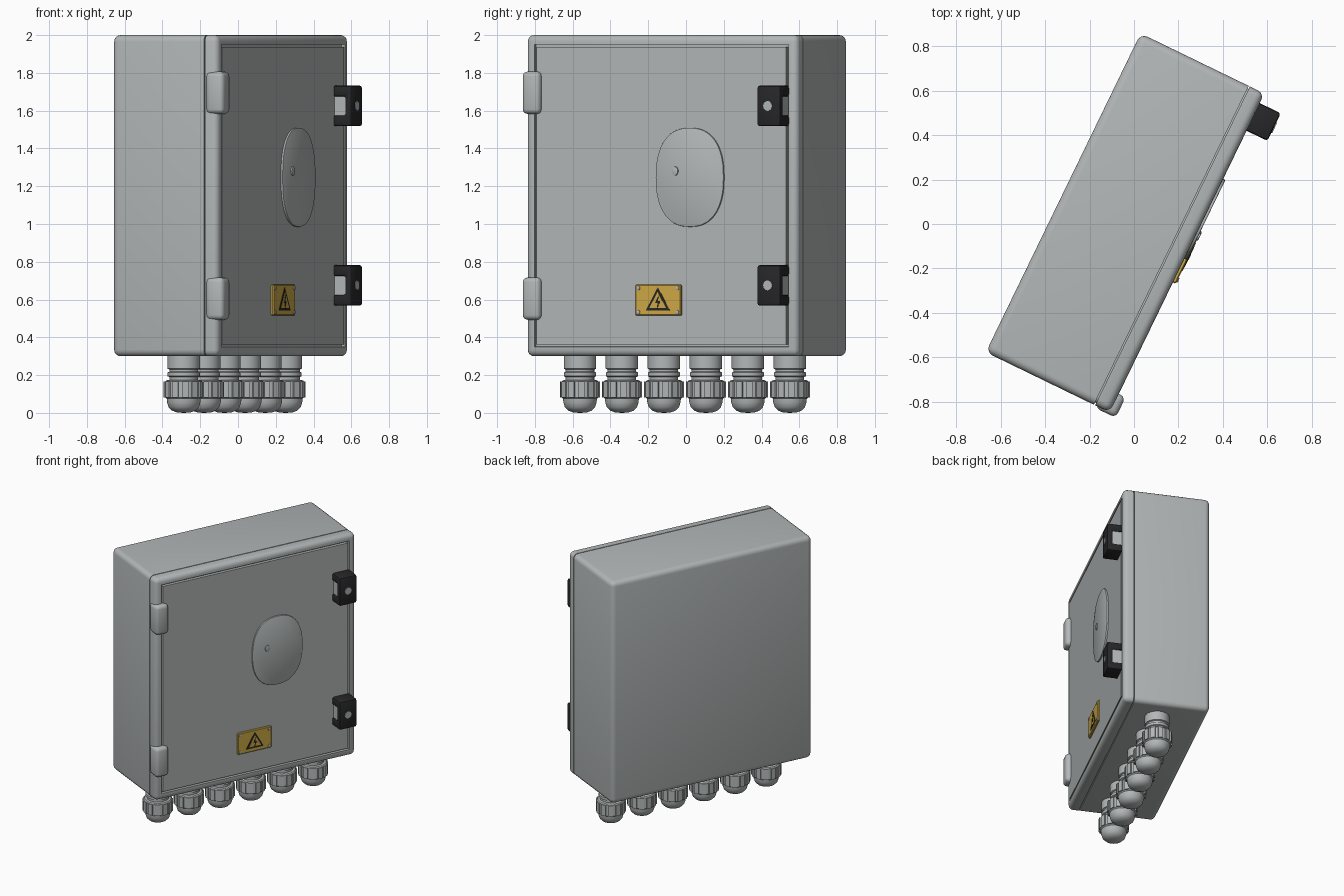
import bpy, bmesh, math
from mathutils import Matrix, Vector

if "Cube" in bpy.data.objects:
    bpy.data.objects.remove(bpy.data.objects["Cube"])

# Local frame: x = door width, -y = door normal, then the cabinet is turned on its base
PLACE = Matrix.Translation((-0.04, 0.005, 0)) @ Matrix.Rotation(math.radians(64.1), 4, 'Z')


def material(name, rgb):
    m = bpy.data.materials.new(name)
    m.diffuse_color = (*rgb, 1)
    m.use_nodes = True
    m.node_tree.nodes["Principled BSDF"].inputs["Base Color"].default_value = m.diffuse_color
    return m


GREY = material("light_grey", (0.45, 0.475, 0.475))
BLACK = material("black", (0.02, 0.02, 0.022))
YELLOW = material("warning_yellow", (0.62, 0.40, 0.06))


def finish(name, bm, mat, angle=35):
    bmesh.ops.recalc_face_normals(bm, faces=bm.faces)
    bm.transform(PLACE)
    me = bpy.data.meshes.new(name)
    bm.to_mesh(me)
    bm.free()
    me.materials.append(mat)
    ob = bpy.data.objects.new(name, me)
    bpy.context.collection.objects.link(ob)
    bpy.ops.object.select_all(action='DESELECT')
    ob.select_set(True)
    bpy.context.view_layer.objects.active = ob
    bpy.ops.object.shade_smooth_by_angle(angle=math.radians(angle))
    return ob


def box_bm(x0, x1, s0, s1, z0, z1, r=0, keep=lambda e: True, seg=4):
    # s is the distance towards the door side (-y)
    bm = bmesh.new()
    bmesh.ops.create_cube(bm, size=1)
    for v in bm.verts:
        v.co = Vector(((x0 + x1) / 2 + v.co.x * (x1 - x0),
                       -(s0 + s1) / 2 + v.co.y * (s1 - s0),
                       (z0 + z1) / 2 + v.co.z * (z1 - z0)))
    if r:
        bmesh.ops.bevel(bm, geom=[e for e in bm.edges if keep(e)], offset=r,
                        segments=seg, profile=0.5, affect='EDGES')
    return bm


def box(name, *args, mat=GREY, **kw):
    return finish(name, box_bm(*args, **kw), mat)


def prism(name, pts, to3d, shift, mat, r=0):
    # extrude a flat outline along a direction
    bm = bmesh.new()
    f = bm.faces.new([bm.verts.new(to3d(*p)) for p in pts])
    ext = bmesh.ops.extrude_face_region(bm, geom=[f])
    bmesh.ops.translate(bm, vec=shift, verts=[g for g in ext['geom'] if isinstance(g, bmesh.types.BMVert)])
    if r:
        bmesh.ops.bevel(bm, geom=bm.edges[:], offset=r, segments=2, profile=0.5, affect='EDGES')
    return finish(name, bm, mat)


def plate(name, pts, s0, s1, mat, r=0):
    return prism(name, pts, lambda x, z: (x, -s0, z), (0, s0 - s1, 0), mat, r)


def circle(cx, cz, rx, rz, n=24, power=1.0):
    out = []
    for i in range(n):
        c, s = math.cos(2 * math.pi * i / n), math.sin(2 * math.pi * i / n)
        out.append((cx + rx * math.copysign(abs(c) ** power, c),
                    cz + rz * math.copysign(abs(s) ** power, s)))
    return out


W, S_BACK, S_SEAM, S_FRONT = 0.798, -0.31, 0.237, 0.31

# Cabinet body, open-edge side left sharp at the seam
box("cabinet_body", -W, W, S_BACK, S_SEAM - 0.006, 0.3, 2.0, r=0.035,
    keep=lambda e: not all(v.co.y < -0.2 for v in e.verts))
box("seam_gasket", -W + 0.012, W - 0.012, 0.15, S_SEAM + 0.02, 0.312, 1.988, r=0.03,
    keep=lambda e: abs(e.verts[0].co.y - e.verts[1].co.y) > 0.01)

# Door: rounded rim with a groove around the flat panel
bm = box_bm(-W, W, S_SEAM, S_FRONT, 0.3, 2.0, r=0.033,
            keep=lambda e: not all(v.co.y > -S_SEAM - 0.01 for v in e.verts))
bm.normal_update()
face = max((f for f in bm.faces if f.normal.y < -0.9), key=lambda f: f.calc_area())
for thick, depth in ((0.017, 0), (0.001, -0.02), (0.011, 0), (0.001, 0.021)):
    bmesh.ops.inset_region(bm, faces=[face], thickness=thick, depth=depth, use_even_offset=True)
finish("door", bm, GREY)

# Hinges wrapping the left door corner
for i, z in enumerate((0.605, 1.695)):
    box(f"hinge_{i + 1}", -W - 0.01, -0.705, 0.242, 0.345, z - 0.112, z + 0.112, r=0.025, seg=3)

# Clamp latches: black bridge, grey block inside and round screw
for i, z in enumerate((0.675, 1.625)):
    u = [(0.29, -.107), (0.415, -.107), (0.415, .107), (0.29, .107),
         (0.29, .05), (0.375, .05), (0.375, -.05), (0.29, -.05)]
    prism(f"latch_{i + 1}", [(s, z + d) for s, d in u],
          lambda s, h: (0.612, -s, h), (0.138, 0, 0), BLACK, r=0.012)
    box(f"latch_block_{i + 1}", 0.622, 0.742, 0.29, 0.376, z - 0.051, z + 0.051)
    plate(f"latch_screw_{i + 1}", circle(0.678, z, 0.026, 0.026), 0.40, 0.419, GREY)

# Raised oval on the door with its small knob
plate("door_oval", circle(0.171, 1.247, 0.2, 0.262, 64, 0.85), 0.305, 0.322, GREY, r=0.004)
plate("oval_knob", circle(0.088, 1.28, 0.018, 0.024, 16), 0.315, 0.33, GREY, r=0.004)

# Warning sign with rivets, triangle and bolt
SX, SZ = -0.013, 0.597
box("sign_plate", SX - 0.134, SX + 0.134, 0.30, 0.325, SZ - 0.082, SZ + 0.082, r=0.005, mat=YELLOW, seg=1)
for i in (-1, 1):
    for j in (-1, 1):
        plate("sign_rivet", circle(SX + i * 0.115, SZ + j * 0.064, 0.011, 0.011, 12), 0.32, 0.330, GREY, r=0.003)


def triangle(k):
    c = SZ - 0.012
    return [(SX - 0.07 * k, c - 0.042 * k), (SX + 0.07 * k, c - 0.042 * k), (SX, c + 0.08 * k)]


plate("warning_triangle", triangle(1.0), 0.322, 0.327, BLACK)
plate("triangle_centre", triangle(0.7), 0.324, 0.3285, YELLOW)
bolt = [(0.006, 0.035), (-0.014, -0.006), (0.0, -0.006), (-0.004, -0.038), (0.016, 0.004), (0.002, 0.004)]
plate("warning_bolt", [(SX + x, SZ - 0.008 + z) for x, z in bolt], 0.325, 0.330, BLACK)

# Cable glands: turned profile plus gripping ribs on the nut
PROFILE = [(0, 0), (0.035, 0.002), (0.062, 0.012), (0.08, 0.03), (0.088, 0.055), (0.09, 0.075),
           (0.098, 0.082), (0.098, 0.165), (0.092, 0.172), (0.076, 0.175), (0.076, 0.19),
           (0.085, 0.194), (0.085, 0.214), (0.076, 0.218), (0.076, 0.23),
           (0.086, 0.234), (0.086, 0.31), (0, 0.31)]
S_GLAND = 0.025
for i in range(6):
    cx = (i - 2.5) * 0.247
    centre = Vector((cx, -S_GLAND, 0))
    bm = bmesh.new()
    vs = [bm.verts.new(centre + Vector((r, 0, z))) for r, z in PROFILE]
    es = [bm.edges.new(p) for p in zip(vs, vs[1:])]
    bmesh.ops.spin(bm, geom=vs + es, cent=centre, axis=(0, 0, 1), angle=math.tau, steps=36)
    bmesh.ops.remove_doubles(bm, verts=bm.verts, dist=0.0002)
    for k in range(12):
        m = (Matrix.Translation(centre + Vector((0, 0, 0.1235)))
             @ Matrix.Rotation(math.tau * k / 12, 4, 'Z')
             @ Matrix.Translation((0.095, 0, 0)) @ Matrix.Diagonal((0.02, 0.034, 0.083, 1)))
        bmesh.ops.create_cube(bm, size=1, matrix=m)
    finish(f"cable_gland_{i + 1}", bm, GREY)
